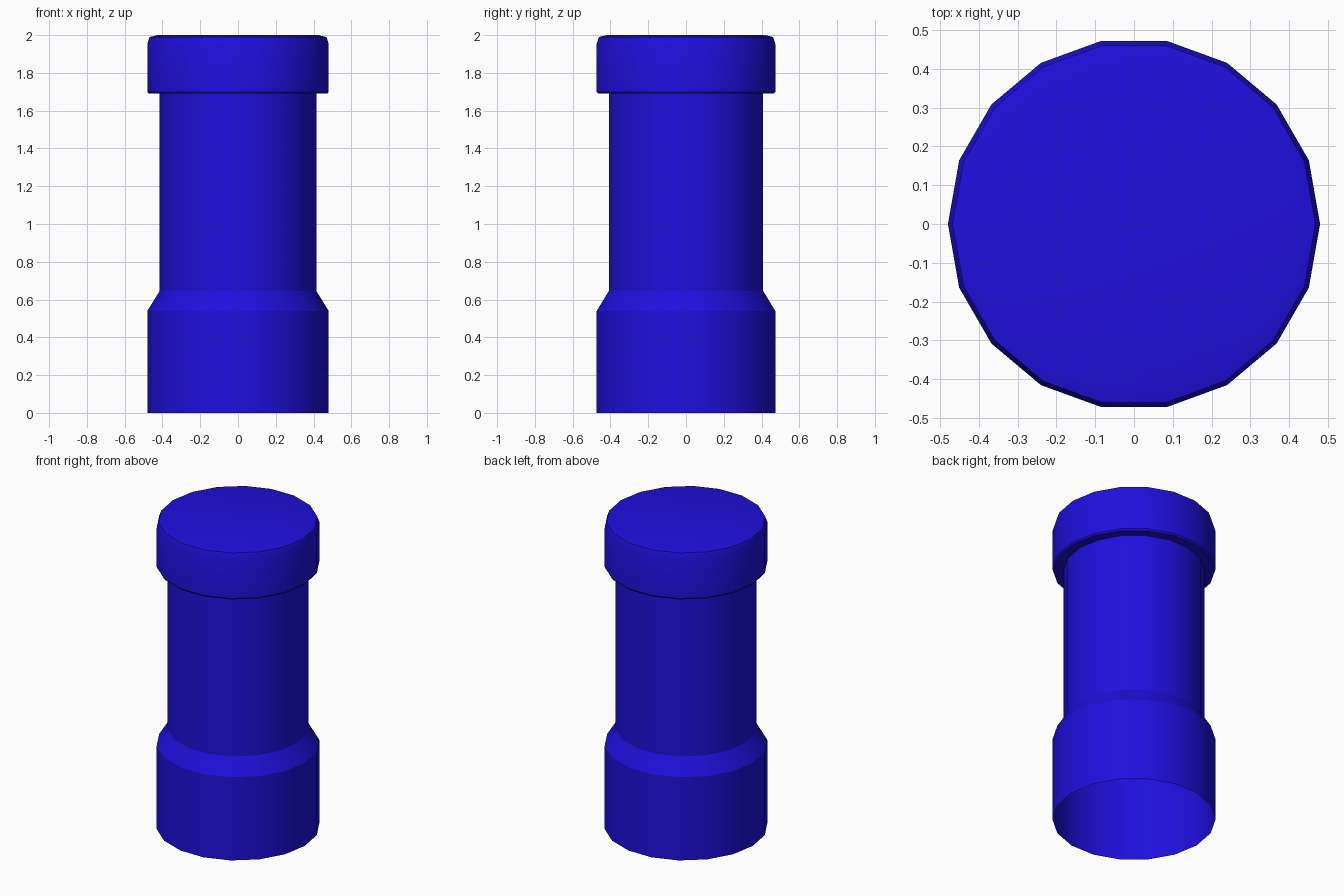
import bpy
import bmesh
import math

if "Cube" in bpy.data.objects:
    bpy.data.objects.remove(bpy.data.objects["Cube"])

SIDES = 18

mat = bpy.data.materials.new("deep_blue")
mat.diffuse_color = (0.013, 0.005, 0.73, 1.0)
mat.use_nodes = True
mat.node_tree.nodes["Principled BSDF"].inputs["Base Color"].default_value = mat.diffuse_color


def lathe(name, profile, close_top=False):
    """Revolve (radius, height) points around z; optionally fill the last ring."""
    bm = bmesh.new()
    rings = []
    for r, z in profile:
        rings.append([bm.verts.new((r * math.cos(2 * math.pi * i / SIDES),
                                    r * math.sin(2 * math.pi * i / SIDES), z))
                      for i in range(SIDES)])
    for low, high in zip(rings, rings[1:]):
        for i in range(SIDES):
            j = (i + 1) % SIDES
            bm.faces.new((low[i], low[j], high[j], high[i]))
    if close_top:
        bm.faces.new(rings[-1])
    mesh = bpy.data.meshes.new(name)
    bm.to_mesh(mesh)
    bm.free()
    mesh.materials.append(mat)
    obj = bpy.data.objects.new(name, mesh)
    bpy.context.collection.objects.link(obj)
    bpy.ops.object.select_all(action='DESELECT')
    obj.select_set(True)
    bpy.context.view_layer.objects.active = obj
    bpy.ops.object.shade_smooth_by_angle(angle=math.radians(28))
    return obj


# Open-bottomed base, sloped shoulder and narrower shaft
lathe("body", [(0.48, 0.0), (0.48, 0.54), (0.415, 0.645), (0.415, 1.69)])

# Overhanging cap: underside lip, small lower bevel, wall, rounded rim, flat top
lathe("cap", [(0.415, 1.69), (0.472, 1.69), (0.48, 1.70), (0.48, 1.955),
              (0.468, 1.99), (0.425, 2.0)], close_top=True)
